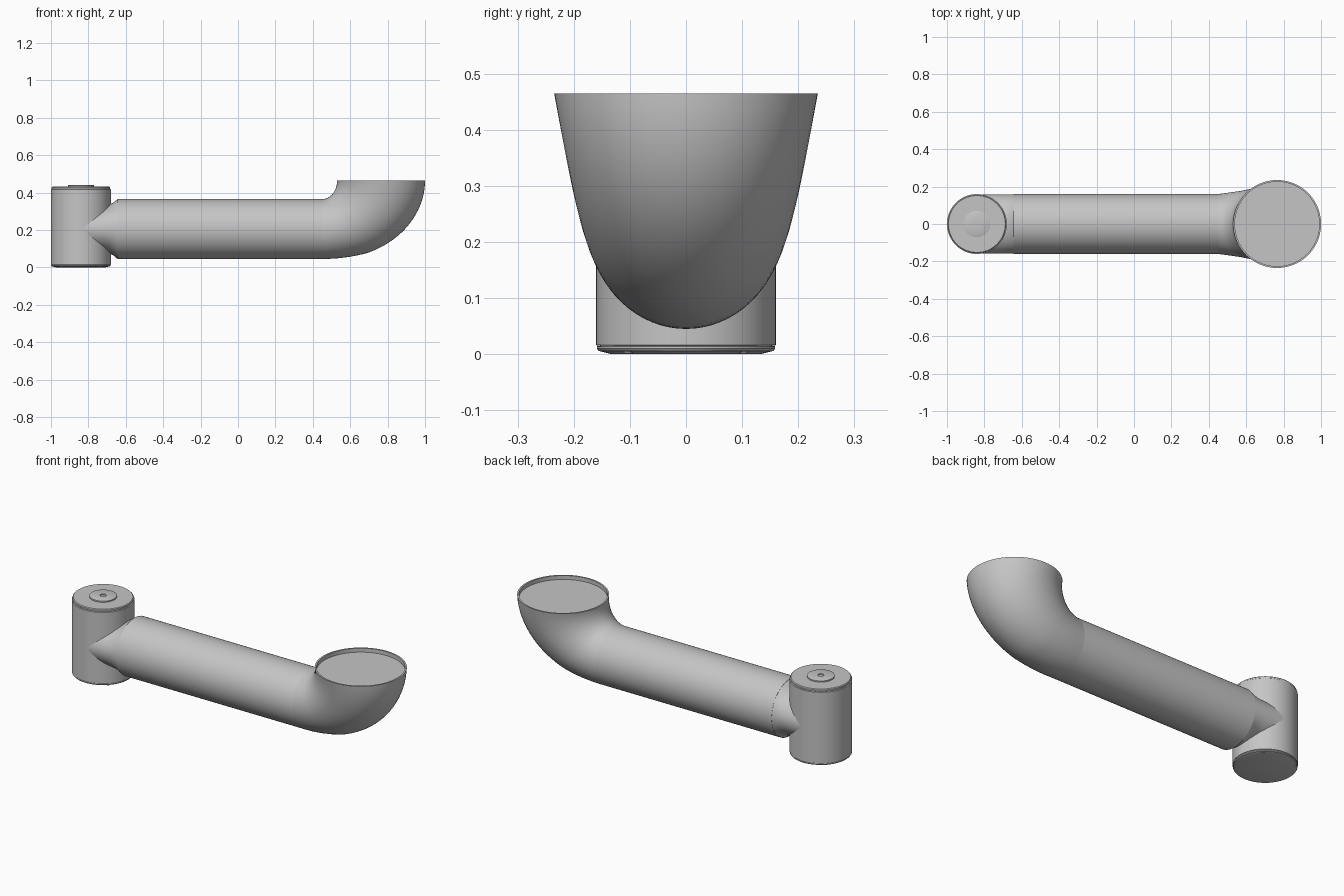
import bpy
import bmesh
from math import sin, cos, pi, radians

cube = bpy.data.objects.get("Cube")
if cube:
    bpy.data.objects.remove(cube, do_unlink=True)

grey = bpy.data.materials.new("light grey")
grey.use_nodes = True
COLOUR = (0.56, 0.56, 0.56, 1)
grey.diffuse_color = COLOUR
grey.node_tree.nodes["Principled BSDF"].inputs["Base Color"].default_value = COLOUR

SIDES = 64
HUB_X = -0.84      # upright joint housing axis
R = 0.16           # housing and tube radius
AXIS_Z = 0.205     # tube axis height
MOUTH_X, MOUTH_R, MOUTH_Z = 0.765, 0.235, 0.465


def loft(name, rings, caps=(True, True), sides=SIDES):
    """Skin elliptical rings: (centre x, centre z, axis x, axis z, half width in y)."""
    bm = bmesh.new()
    loops = []
    for cx, cz, ux, uz, ry in rings:
        loops.append([bm.verts.new((cx + ux * cos(a), ry * sin(a), cz + uz * cos(a)))
                      for a in (2 * pi * i / sides for i in range(sides))])
    for lo, hi in zip(loops, loops[1:]):
        for i in range(sides):
            j = (i + 1) % sides
            bm.faces.new((lo[i], lo[j], hi[j], hi[i]))
    if caps[0]:
        bm.faces.new(loops[0])
    if caps[1]:
        bm.faces.new(loops[-1])
    bmesh.ops.recalc_face_normals(bm, faces=bm.faces)
    mesh = bpy.data.meshes.new(name)
    bm.to_mesh(mesh)
    bm.free()
    mesh.materials.append(grey)
    obj = bpy.data.objects.new(name, mesh)
    bpy.context.collection.objects.link(obj)
    bpy.ops.object.select_all(action='DESELECT')
    obj.select_set(True)
    bpy.context.view_layer.objects.active = obj
    bpy.ops.object.shade_smooth_by_angle(angle=radians(28))
    return obj


def lathe(name, x, profile, sides=SIDES):
    """Turn a (radius, z) profile about an upright axis at x."""
    return loft(name, [(x, z, r, 0, r) for r, z in profile], sides=sides)


# Joint housing with its end caps
lathe("joint_housing", HUB_X, [(0.15, 0.015), (R, 0.016), (R, 0.417), (0.152, 0.42)])
lathe("bottom_cap", HUB_X, [(0.132, 0.0), (0.156, 0.006), (0.159, 0.01),
                            (0.159, 0.014), (0.15, 0.0155)])
lathe("top_cap", HUB_X, [(0.15, 0.415), (0.156, 0.42), (0.156, 0.428), (0.152, 0.432)])
lathe("top_boss", HUB_X, [(0.07, 0.43), (0.07, 0.439), (0.068, 0.44),
                          (0.016, 0.44), (0.016, 0.434)])

# Small screws around the bottom cap
for k in range(4):
    a = pi / 4 + k * pi / 2
    screw = lathe("bottom_screw", 0, [(0.009, 0.002), (0.009, 0.008)], 16)
    screw.location = (HUB_X + 0.144 * cos(a), 0.144 * sin(a), 0)

# Neck that narrows vertically into the housing
neck = [(-0.83, 0.12), (-0.72, 0.123), (-0.69, 0.129), (-0.665, 0.142), (-0.645, 0.159)]
loft("neck", [(x, AXIS_Z, 0, rz, 0.159) for x, rz in neck])

# Straight tube
loft("arm_tube", [(-0.645, AXIS_Z, 0, R, R), (0.45, AXIS_Z, 0, R, R)], (True, False))

# Flared elbow: inner and outer bend curves joined by rings
rings = []
STEPS = 28
for i in range(STEPS + 1):
    t = i / STEPS
    a = t * pi / 2
    inner = (0.45 + 0.08 * sin(a), MOUTH_Z - 0.1 * cos(a))
    outer = (0.45 + 0.05 * min(1, 4 * t) + 0.5 * sin(a), MOUTH_Z - 0.42 * cos(a))
    rings.append(((inner[0] + outer[0]) / 2, (inner[1] + outer[1]) / 2,
                  (inner[0] - outer[0]) / 2, (inner[1] - outer[1]) / 2,
                  R + (MOUTH_R - R) * t))
# Thin rim and recessed floor of the mouth
for r, z in ((MOUTH_R - 0.009, MOUTH_Z), (MOUTH_R - 0.009, MOUTH_Z - 0.022)):
    rings.append((MOUTH_X, z, -r, 0, r))
loft("elbow", rings, (False, True))
